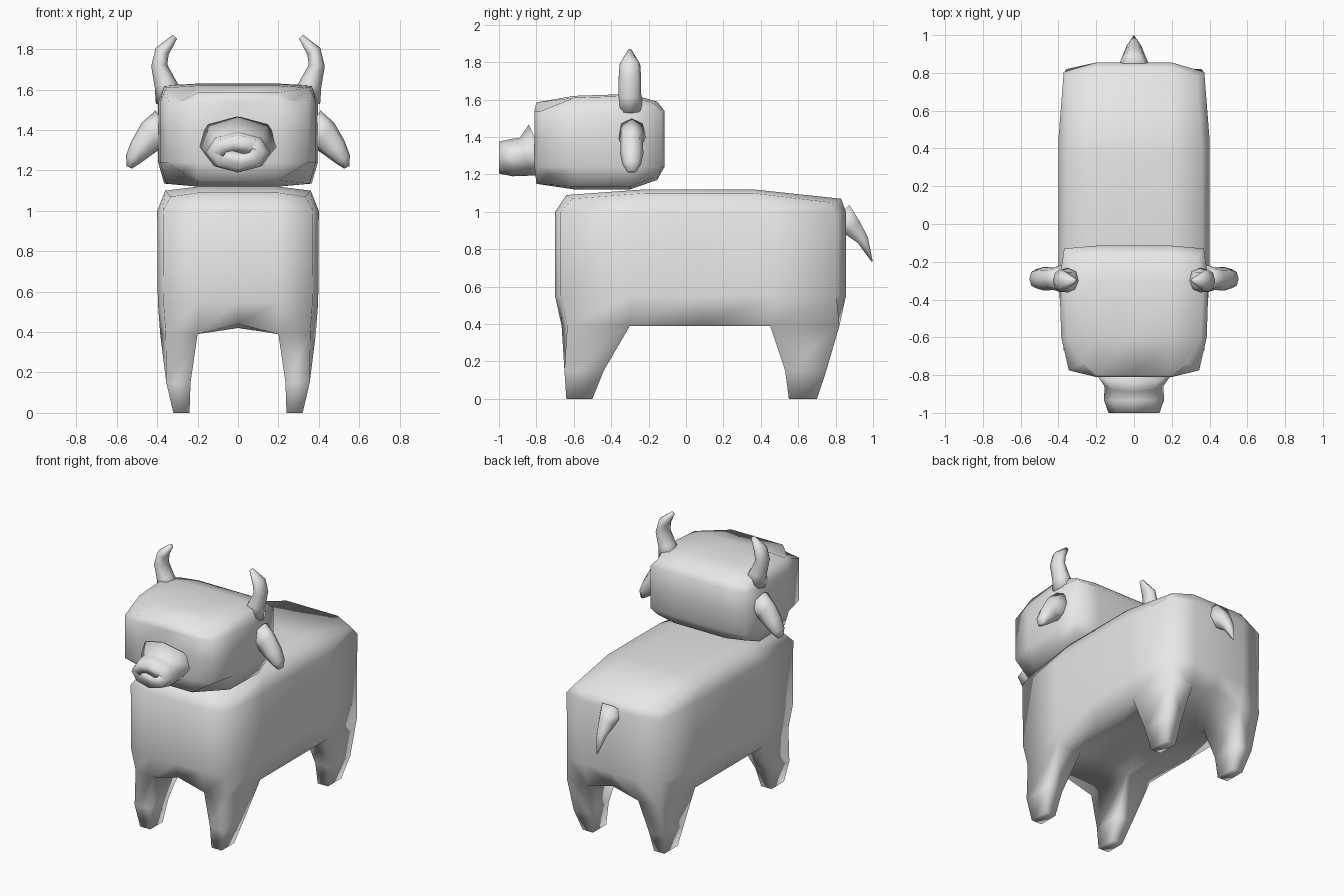
import bpy, bmesh, math
from itertools import product
from mathutils import Vector

cube = bpy.data.objects.get("Cube")
if cube:
    bpy.data.objects.remove(cube, do_unlink=True)

# One plain grey for the whole animal
grey = bpy.data.materials.new("light grey")
grey.use_nodes = True
grey.diffuse_color = (0.8, 0.8, 0.8, 1)
grey.node_tree.nodes["Principled BSDF"].inputs["Base Color"].default_value = (0.8, 0.8, 0.8, 1)


def finish(name, bm, mirror=False):
    bmesh.ops.recalc_face_normals(bm, faces=bm.faces[:])
    for f in bm.faces:
        f.smooth = True
    mesh = bpy.data.meshes.new(name)
    bm.to_mesh(mesh)
    bm.free()
    mesh.materials.append(grey)
    obj = bpy.data.objects.new(name, mesh)
    bpy.context.scene.collection.objects.link(obj)
    if mirror:
        obj.modifiers.new("Mirror", "MIRROR").use_mirror_merge = False
    return obj


def block(name, cells, place):
    """Skin a set of grid cells; place() moves each grid corner into position."""
    bm = bmesh.new()
    corners = {}

    def vert(key):
        if key not in corners:
            corners[key] = bm.verts.new(place(*key))
        return corners[key]

    for cell in cells:
        for axis, side in product(range(3), (0, 1)):
            near = list(cell)
            near[axis] += 2 * side - 1
            if tuple(near) in cells:
                continue
            quad = []
            for u, v in ((0, 0), (1, 0), (1, 1), (0, 1)):
                key = list(cell)
                key[axis] += side
                key[(axis + 1) % 3] += u
                key[(axis + 2) % 3] += v
                quad.append(vert(tuple(key)))
            bm.faces.new(quad)
    return finish(name, bm)


def sweep(name, path, across, mirror=False, sides=8):
    """Loft rings along a path of (x, y, z, half width across, half depth)."""
    bm = bmesh.new()
    across = Vector(across)
    pts = [Vector(p[:3]) for p in path]
    rings = []
    for n, (x, y, z, a, b) in enumerate(path):
        along = (pts[min(n + 1, len(pts) - 1)] - pts[max(n - 1, 0)]).normalized()
        depth = along.cross(across)
        ring = []
        for s in range(sides):
            t = math.tau * s / sides
            ring.append(bm.verts.new(pts[n] + across * a * math.cos(t) + depth * b * math.sin(t)))
        rings.append(ring)
    for r0, r1 in zip(rings, rings[1:]):
        for s in range(sides):
            e = (s + 1) % sides
            bm.faces.new((r0[s], r0[e], r1[e], r1[s]))
    bm.faces.new(rings[0])
    bm.faces.new(rings[-1])
    return finish(name, bm, mirror)


# Body and four legs: corner positions by level, feet to back
LEVEL = (0, 0.15, 0.39, 0.55, 1.0, 1.09)
OUTER = (0.32, 0.355, 0.385, 0.397, 0.40, 0.36)
INNER = (0.24, 0.235, 0.20, 0.20, 0.20, 0.20)
ROWS = (
    (-0.64, -0.65, -0.665, -0.70, -0.70, -0.64),
    (-0.50, -0.44, -0.30, -0.30, -0.30, -0.22),
    (0.08,) * 6,
    (0.55, 0.53, 0.45, 0.45, 0.45, 0.36),
    (0.70, 0.75, 0.82, 0.855, 0.855, 0.83),
)


def body_point(i, j, k):
    s = i - 2
    x = (0, INNER[k], OUTER[k])[abs(s)] * (1 if s > 0 else -1)
    y, z = ROWS[j][k], LEVEL[k]
    if abs(s) == 2 and k >= 2 and j in (0, 4):    # soften the upright corners
        x *= 0.93
        y += 0.03 if j == 0 else -0.05 * (k > 2)
    if k == 5:                                    # arched back
        z = (1.09, 1.12, 1.12, 1.12, 1.07)[j] - 0.02 * (abs(s) == 2)
    if k == 2 and s == 0:                         # raised belly line
        z = 0.44 if j in (0, 4) else 0.42
    return x, y, z


body_cells = set(product(range(4), range(4), range(2, 5)))
body_cells |= set(product((0, 3), (0, 3), (0, 1)))
block("body_and_legs", body_cells, body_point)


# Head: a rounded block with the face corners pulled in
def head_point(i, j, k):
    s = i - 2
    side, top, low = abs(s) == 2, k == 4, k == 0
    x = (0, 0.2, (0.345, 0.385, 0.395, 0.37)[j])[abs(s)]
    y = (-0.81, -0.60, -0.30, -0.115)[j]
    z = (1.12, 1.24, 1.40, 1.54, 1.62)[k]
    if side and (top or low):
        x -= 0.03
        z += -0.01 if top else 0.015
    if j == 0:
        y += 0.035 * side
        if top or low:
            z += -0.035 if top else 0.03
            y += 0.01
            if side:
                x, y = 0.28, -0.735
                z += -0.03 if top else 0.03
    if j == 3:
        y -= 0.015 * side
        if top or low:
            z += -0.03 if top else 0.05
            y -= 0.04
    if j == 2 and top:
        z += 0.01
    return x * (1 if s > 0 else -1), y, z


block("head", set(product(range(4), range(3), range(4))), head_point)

# Muzzle, with a dished nose
sweep("muzzle", [
    (0, -0.78, 1.33, 0.21, 0.15),
    (0, -0.86, 1.295, 0.155, 0.105),
    (0, -0.93, 1.29, 0.16, 0.10),
    (0, -1.00, 1.29, 0.135, 0.085),
    (0, -0.98, 1.29, 0.06, 0.04),
], (1, 0, 0))

# Horns, curving up and inward
sweep("horns", [
    (0.335, -0.30, 1.55, 0.08, 0.075),
    (0.36, -0.30, 1.63, 0.06, 0.055),
    (0.39, -0.30, 1.72, 0.06, 0.04),
    (0.375, -0.30, 1.79, 0.055, 0.036),
    (0.312, -0.30, 1.862, 0.012, 0.014),
], (0, 1, 0), mirror=True)

# Drooping ears
sweep("ears", [
    (0.36, -0.29, 1.41, 0.08, 0.10),
    (0.425, -0.29, 1.375, 0.06, 0.08),
    (0.48, -0.29, 1.31, 0.062, 0.06),
    (0.52, -0.29, 1.255, 0.05, 0.04),
    (0.538, -0.29, 1.215, 0.025, 0.014),
], (0, 1, 0), mirror=True)

# Short tail
sweep("tail", [
    (0, 0.82, 0.98, 0.09, 0.09),
    (0, 0.89, 0.915, 0.06, 0.06),
    (0, 0.945, 0.85, 0.038, 0.036),
    (0, 0.995, 0.735, 0.004, 0.004),
], (1, 0, 0), sides=6)
